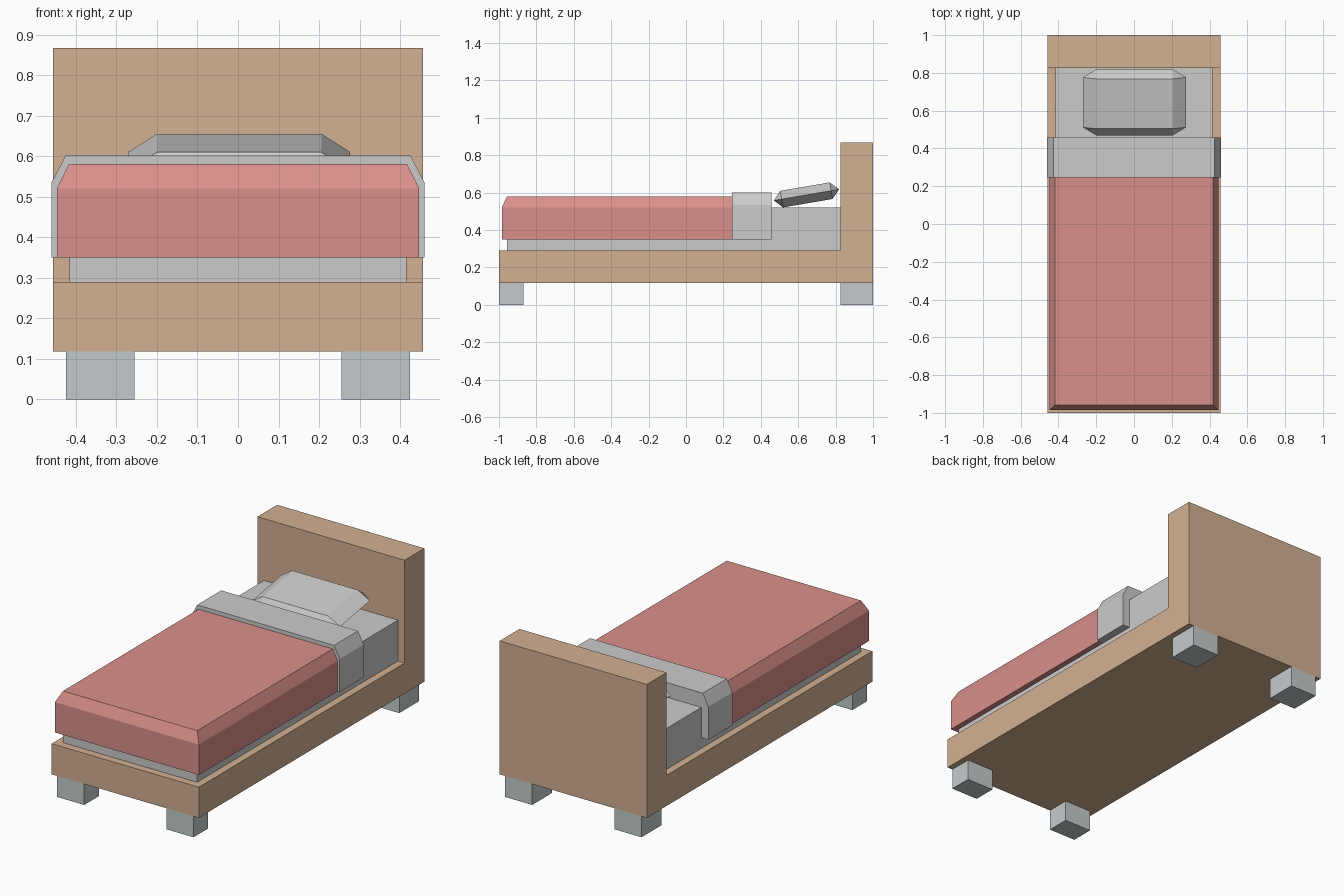
import bpy, bmesh, math
from mathutils import Matrix

if "Cube" in bpy.data.objects:
    bpy.data.objects.remove(bpy.data.objects["Cube"])


def material(name, rgb):
    m = bpy.data.materials.new(name)
    m.diffuse_color = (*rgb, 1)
    m.use_nodes = True
    m.node_tree.nodes["Principled BSDF"].inputs["Base Color"].default_value = m.diffuse_color
    return m


def finish(name, bm, mat=None):
    bmesh.ops.recalc_face_normals(bm, faces=bm.faces)
    mesh = bpy.data.meshes.new(name)
    bm.to_mesh(mesh)
    bm.free()
    ob = bpy.data.objects.new(name, mesh)
    bpy.context.collection.objects.link(ob)
    if mat:
        mesh.materials.append(mat)
    return ob


def rect(x0, x1, y0, y1, z):
    return [(x, y, z) for x in (x0, x1) for y in (y0, y1)]


def hull(name, points, mat=None, matrix=None):
    """Flat-faced convex solid around stacked rectangles."""
    bm = bmesh.new()
    for p in points:
        bm.verts.new(p)
    bmesh.ops.convex_hull(bm, input=bm.verts)
    bmesh.ops.dissolve_limit(bm, angle_limit=0.01, verts=bm.verts, edges=bm.edges)
    if matrix:
        bm.transform(matrix)
    return finish(name, bm, mat)


wood = material("wood", (0.65, 0.44, 0.29))
red = material("red_cloth", (0.70, 0.28, 0.26))
pale = material("pale_metal", (0.55, 0.60, 0.61))

# Bed frame with headboard: L-shaped side profile extruded across
profile = [(-1, 0.118), (1, 0.118), (1, 0.867), (0.825, 0.867), (0.825, 0.29), (-1, 0.29)]
bm = bmesh.new()
side = bm.faces.new([bm.verts.new((-0.457, y, z)) for y, z in profile])
ext = bmesh.ops.extrude_face_region(bm, geom=[side])
bmesh.ops.translate(bm, vec=(0.914, 0, 0),
                    verts=[v for v in ext["geom"] if isinstance(v, bmesh.types.BMVert)])
finish("bed_frame", bm, wood)

# Four block legs
for end, y0, y1 in (("front", -1, -0.87), ("back", 0.825, 1)):
    for label, s in (("left", -1), ("right", 1)):
        xs = sorted((s * 0.255, s * 0.424))
        hull(f"{end}_{label}_leg", rect(*xs, y0, y1, 0) + rect(*xs, y0, y1, 0.118), pale)

# Mattress
hull("mattress", rect(-0.416, 0.416, -0.957, 0.825, 0.29)
     + rect(-0.416, 0.416, -0.957, 0.825, 0.52))

# Blanket, chamfered along the sides and foot
hull("blanket", rect(-0.447, 0.447, -0.985, 0.245, 0.35)
     + rect(-0.447, 0.447, -0.985, 0.245, 0.52)
     + rect(-0.417, 0.417, -0.957, 0.245, 0.58), red)

# Folded sheet band
hull("folded_sheet", rect(-0.46, 0.46, 0.245, 0.458, 0.35)
     + rect(-0.46, 0.46, 0.245, 0.458, 0.535)
     + rect(-0.425, 0.425, 0.245, 0.458, 0.602))

# Pillow, faceted on every side and tilted against the headboard
hull("pillow", rect(-0.203, 0.203, -0.134, 0.134, 0.045)
     + rect(-0.203, 0.203, -0.134, 0.134, -0.045)
     + rect(-0.273, 0.273, -0.134, 0.134, 0)
     + rect(-0.203, 0.203, -0.177, 0.177, 0),
     matrix=Matrix.Translation((0.003, 0.644, 0.588)) @ Matrix.Rotation(math.radians(9.7), 4, 'X'))
